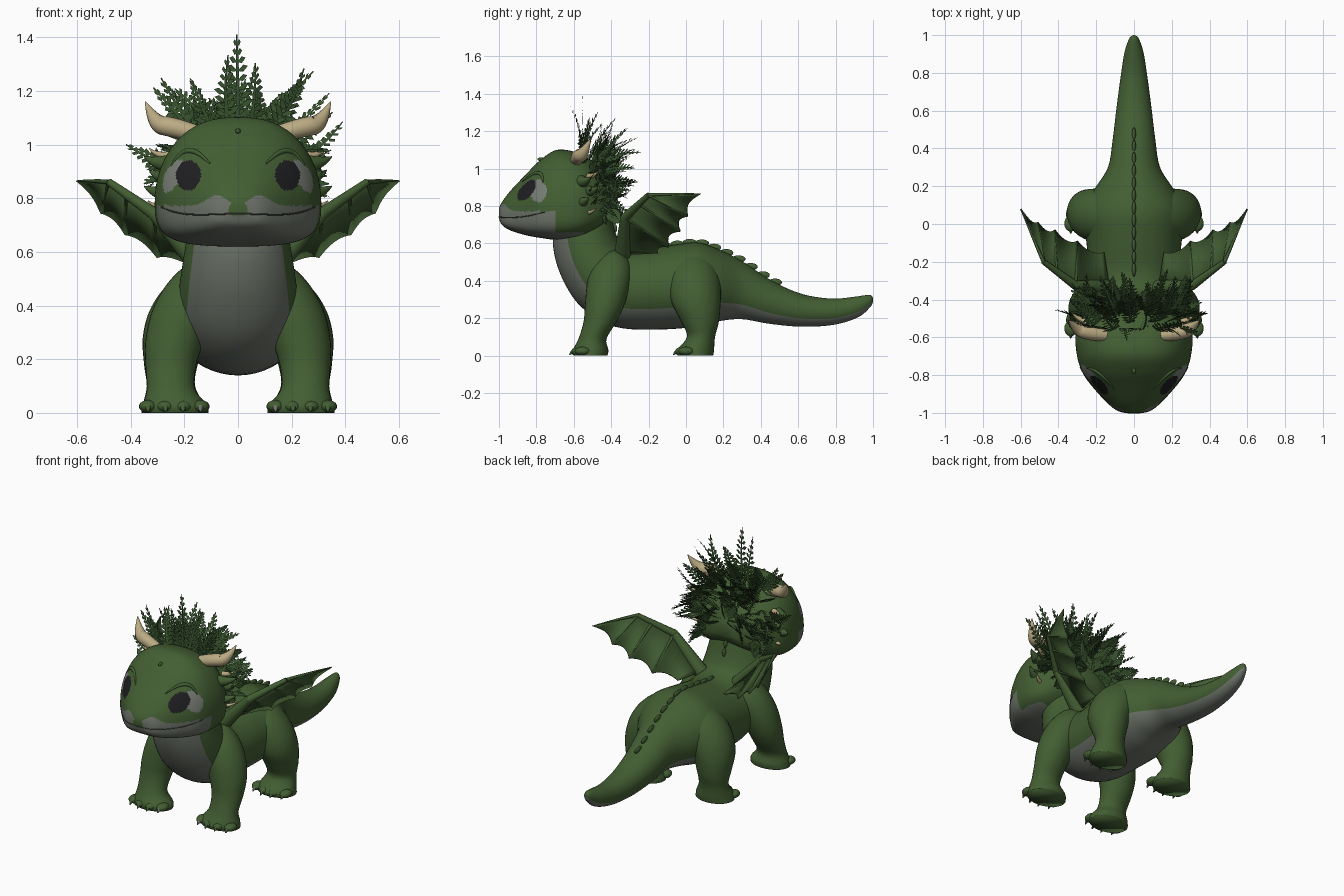
import bpy, bmesh, math, random
from mathutils import Vector, Matrix
from mathutils.bvhtree import BVHTree

random.seed(4)
if "Cube" in bpy.data.objects:
    bpy.data.objects.remove(bpy.data.objects["Cube"])


def material(name, *rgb):
    m = bpy.data.materials.new(name)
    m.use_nodes = True
    m.diffuse_color = (*rgb, 1)
    m.node_tree.nodes["Principled BSDF"].inputs["Base Color"].default_value = (*rgb, 1)
    return m


SKIN = material("green skin", .056, .113, .033)
BELLY = material("grey belly", .15, .17, .14)
WING = material("wing green", .052, .105, .032)
FERN = material("fern green", .036, .08, .025)
HORN = material("cream horn", .5, .41, .23)
EYE = material("eye grey", .19, .21, .18)
DARK = material("dark pupil", .014, .013, .015)
MOUTH = material("mouth crease", .055, .06, .05)


def finish(name, bm, mats, smooth=True):
    mesh = bpy.data.meshes.new(name)
    bm.to_mesh(mesh)
    bm.free()
    for m in mats:
        mesh.materials.append(m)
    for f in mesh.polygons:
        f.use_smooth = smooth
    ob = bpy.data.objects.new(name, mesh)
    bpy.context.collection.objects.link(ob)
    return ob


def spline(a, b, c, d, t):
    return .5 * (2 * b + (c - a) * t + (2 * a - 5 * b + 4 * c - d) * t * t
                 + (3 * b - a - 3 * c + d) * t ** 3)


def loft(name, rings, mats, rule=None, power=2, sag=0, segs=48, steps=5):
    """Skin over rings of (x, y, z, half width, half vector y, half vector z).
    Sag moves the widest part of each ring down."""
    n = len(rings) - 1
    bm = bmesh.new()
    rows = []
    for k in range(n * steps + 1):
        i = min(k // steps, n - 1)
        quad = [rings[max(0, min(n, i + o))] for o in (-1, 0, 1, 2)]
        x, y, z, w, hy, hz = [spline(*v, k / steps - i) for v in zip(*quad)]
        row = []
        for j in range(segs):
            a = math.tau * j / segs
            s, c = [math.copysign(abs(v) ** (2 / power), v) for v in (math.sin(a), math.cos(a))]
            c -= sag * (1 - c * c)
            row.append(bm.verts.new((x + w * s, y + hy * c, z + hz * c)))
        rows.append(row)
    for p, q in zip(rows, rows[1:]):
        for j in range(segs):
            f = bm.faces.new((p[j], p[j - 1], q[j - 1], q[j]))
            if rule:
                f.material_index = rule(f.calc_center_median(), math.cos(math.tau * (j - .5) / segs))
    bm.faces.new(rows[0])
    bm.faces.new(rows[-1][::-1])
    bmesh.ops.recalc_face_normals(bm, faces=bm.faces)
    tree = BVHTree.FromBMesh(bm)
    finish(name, bm, mats)
    return tree


def tube(name, pts, radii, mat):
    cu = bpy.data.curves.new(name, "CURVE")
    cu.dimensions = "3D"
    cu.bevel_depth = 1
    cu.bevel_resolution = 3
    cu.use_fill_caps = True
    sp = cu.splines.new("NURBS")
    sp.points.add(len(pts) - 1)
    for p, co, r in zip(sp.points, pts, radii):
        p.co = (*co, 1)
        p.radius = r
    sp.order_u = 3
    sp.use_endpoint_u = True
    cu.materials.append(mat)
    ob = bpy.data.objects.new(name, cu)
    bpy.context.collection.objects.link(ob)


def blob(name, loc, size, mat):
    bm = bmesh.new()
    place = Matrix.Translation(loc) @ Matrix.Diagonal((*size, 1))
    bmesh.ops.create_uvsphere(bm, u_segments=20, v_segments=12, radius=1, matrix=place)
    finish(name, bm, [mat])


# Body from throat to tail tip: top y, top z, bottom y, bottom z, half width
outline = [(-.44, .88, -.7, .72, .17), (-.4, .74, -.71, .58, .19), (-.37, .64, -.665, .42, .21),
           (-.33, .585, -.56, .26, .225), (-.24, .565, -.38, .155, .235), (-.08, .59, -.15, .14, .25),
           (.06, .605, .05, .155, .265), (.17, .57, .18, .185, .215), (.3, .505, .3, .195, .138),
           (.46, .4, .45, .17, .112), (.62, .33, .62, .155, .092), (.78, .305, .79, .165, .07),
           (.9, .315, .92, .205, .05), (.98, .325, .985, .26, .025), (1, .31, 1, .29, .005)]
rings = [(0, (a + c) / 2, (b + d) / 2, w, (a - c) / 2, (b - d) / 2) for a, b, c, d, w in outline]
body = loft("body", rings, [SKIN, BELLY], lambda p, c: int(c < -.5))

# Head: y, top, bottom, half width
outline = [(-1, .79, .735, .035), (-.985, .82, .7, .09), (-.94, .88, .67, .145), (-.86, .965, .645, .218),
           (-.78, 1.045, .63, .275), (-.69, 1.1, .62, .303), (-.58, 1.085, .63, .308),
           (-.5, 1.04, .66, .27), (-.42, .96, .72, .19), (-.38, .86, .78, .06)]
rings = [(0, y, (t + b) / 2, w, 0, (t - b) / 2) for y, t, b, w in outline]


def face_paint(p, c):
    x = abs(p.x)
    if p.y < -.7 and math.hypot((x - .185) / .046, (p.z - .885) / .056) < 1:
        return 3
    if x > .15 and math.hypot((p.y + .79) / .045, (p.z - .882) / .06) < 1:
        return 2
    lip = .772 + .04 * math.exp(-((x - .08) / .05) ** 2)
    return int((p.y < -.7 and p.z < lip) or (p.y < -.55 and p.z < .66))


head = loft("head", rings, [SKIN, BELLY, EYE, DARK], face_paint, power=2.5, sag=.35, segs=180, steps=14)


def on_head(x, z):
    hit = head.ray_cast(Vector((x, -2, z)), Vector((0, 1, 0)))
    return hit[0] or head.find_nearest(Vector((x, -.72, z)))[0]


# Mouth line and forehead bump
us = [i / 12 for i in range(-12, 13)]
tube("mouth_line", [on_head(.285 * u, .742 - .025 * u ** 2 + .05 * u ** 4) for u in us],
     [.003] * 25, MOUTH)
blob("forehead_bump", on_head(0, 1.05), (.01, .02, .01), SKIN)

# Legs: x, y, z, half width, half depth
front = [(.235, -.51, 0, .125, .09), (.235, -.51, .03, .12, .095), (.25, -.5, .09, .09, .075),
         (.25, -.46, .18, .095, .088), (.235, -.435, .27, .11, .105), (.2, -.415, .38, .12, .115),
         (.15, -.4, .48, .115, .105), (.1, -.39, .55, .09, .06), (.08, -.39, .57, .02, .02)]
hind = [(.24, .05, 0, .12, .095), (.24, .05, .03, .115, .1), (.25, .08, .1, .09, .075),
        (.25, .075, .18, .1, .1), (.235, .055, .28, .12, .13), (.185, .045, .38, .145, .14),
        (.135, .04, .47, .135, .125), (.08, .04, .54, .1, .08), (.06, .04, .57, .02, .02)]

for s, side in ((1, "left_"), (-1, "right_")):
    # Legs with toes and claws
    for part, leg, toe_y in (("front", front, -.58), ("hind", hind, -.025)):
        loft(side + part + "_leg", [(s * x, y, z, w, d, 0) for x, y, z, w, d in leg], [SKIN], segs=32)
        for k in range(4):
            x = s * (.14 + .065 * k)
            y = toe_y + .018 * abs(k - 1.5)
            blob(side + part + "_toe", (x, y, .024), (.034, .042, .024), SKIN)
            tube(side + part + "_claw", [(x, y - .025, .025), (x, y - .04, .02), (x, y - .052, .004)],
                 [.014, .011, .002], SKIN if k else BELLY)

    # Eyelids
    arc = [(.105, .93), (.14, .965), (.18, .98), (.22, .965), (.25, .92)]
    tube(side + "eyelid", [on_head(s * x, z) for x, z in arc], [.003, .008, .011, .009, .003], SKIN)

    # Horns and cheek spikes
    tube(side + "horn", [(s * .15, -.59, 1.04), (s * .24, -.58, 1.065), (s * .31, -.55, 1.075),
                         (s * .345, -.51, 1.16)], [.032, .04, .034, .002], HORN)
    for z, y, reach, r, mat in ((.93, -.56, .35, .035, SKIN), (.82, -.57, .35, .035, SKIN),
                                (.88, -.52, .33, .03, SKIN), (.765, -.53, .335, .014, HORN),
                                (.96, -.52, .33, .016, HORN)):
        tube(side + "cheek_spike", [(s * .25, y, z), (s * .3, y + .02, z - .005), (s * reach, y + .05, z + .025)],
             [r, r * .8, .002], mat)

    # Wing: arm, fingers and scalloped membrane
    def v(x, y, z):
        return Vector((s * x, y, z))
    shoulder, elbow, wrist = v(.13, -.34, .54), v(.31, -.325, .74), v(.48, -.2, .86)
    tips = [v(.6, .08, .865), v(.51, .01, .745), v(.42, -.03, .665), v(.3, -.09, .58), v(.16, -.15, .55)]
    tube(side + "wing_arm", [shoulder, elbow, elbow, wrist], [.045, .026, .024, .014], SKIN)
    bm = bmesh.new()
    hubs = [wrist, wrist, wrist.lerp(elbow, .4), elbow, shoulder]
    for k in range(4):
        hub, tip, after, nxt = hubs[k], tips[k], hubs[k + 1], tips[k + 1]
        tube(side + "wing_finger", [hub, hub.lerp(tip, .5) + v(0, 0, .004), tip], [.01, .007, .002], WING)
        edge = []
        for j in range(9):
            t = j / 8
            root = hub.lerp(after, t)
            edge.append((root, tip.lerp(nxt, t).lerp(root, .5 * t * (1 - t))))
        for (a, b), (c, d) in zip(edge, edge[1:]):
            bm.faces.new([bm.verts.new(q) for q in (a, b, d, c)])
    bmesh.ops.remove_doubles(bm, verts=bm.verts, dist=.0005)
    bmesh.ops.recalc_face_normals(bm, faces=bm.faces)
    wing = finish(side + "wing_membrane", bm, [WING])
    mod = wing.modifiers.new("thickness", "SOLIDIFY")
    mod.thickness = .008
    mod.offset = 0

# Ridge of low thin fins down the neck, back and tail
for k in range(16):
    if k < 4:
        p = body.ray_cast(Vector((0, 0, .83 - .05 * k)), Vector((0, -1, 0)))[0]
        size = (.01, .016, .026)
    else:
        p = body.ray_cast(Vector((0, -.24 + .065 * (k - 4), 2)), Vector((0, 0, -1)))[0]
        size = (.01, .038, .02)
    blob("back_fin", p, size, SKIN)


# Fern crest behind the head
def frond(bm, base, d, length, width, curl=.1, twist=.7):
    d = d.normalized()
    across = d.cross(Vector((0, -.8, .6))).normalized()
    across.rotate(Matrix.Rotation(random.uniform(-twist, twist), 3, d))
    bend = d.cross(across) * random.uniform(-curl, curl) + across * random.uniform(-curl, curl) * .6

    def at(t):
        return base + d * length * t + bend * t * t

    def face(*pts):
        bm.faces.new([bm.verts.new(q) for q in pts])
    n = 10
    for i in range(n):
        t = i / n
        a, b, rib = at(t), at(t + 1 / n), across * .007 * (1.3 - t)
        face(a - rib, a + rib, b + rib, b - rib)
        for s in (-1, 1):
            reach = width * min(1, .4 + 2.5 * t) * (1.08 - t) * random.uniform(.75, 1.15)
            tip = a + across * s * reach + d * reach * .5 + bend * reach
            mid = a.lerp(tip, .55)
            face(a, mid + d * .013, tip, mid - d * .013)


bm = bmesh.new()
frond(bm, Vector((0, -.56, 1.07)), Vector((0, .08, 1)), .34, .075, .03, .1)
for angles, y, back, length in (((-42, -36, -24, -12, 12, 24, 34, 42), -.56, .12, .29),
                                (range(-75, 76, 25), -.52, .45, .26),
                                (range(-105, 106, 21), -.48, .8, .23),
                                (range(-125, 126, 25), -.43, 1.2, .19)):
    for deg in angles:
        a = math.radians(deg + random.uniform(-5, 5))
        out = Vector((math.sin(a), 0, math.cos(a)))
        base = Vector((.22 * out.x, y, .88 + .18 * out.z))
        size = length * (1 - .3 * abs(deg) / 110) * random.uniform(.85, 1.1)
        frond(bm, base, out + Vector((0, back, 0)), size, .066)
# Matted leaves lying over the back of the head and upper neck
for k in range(70):
    a = random.uniform(-2.3, 2.3)
    r = random.uniform(.02, .2)
    base = Vector((r * math.sin(a) * 1.1, -.385 - r * .5, .87 + r * math.cos(a)))
    frond(bm, base, Vector((math.sin(a), random.uniform(0, .6), math.cos(a) * .6 - .2)),
          random.uniform(.1, .17), .06)
finish("fern_crest", bm, [FERN], smooth=False)
